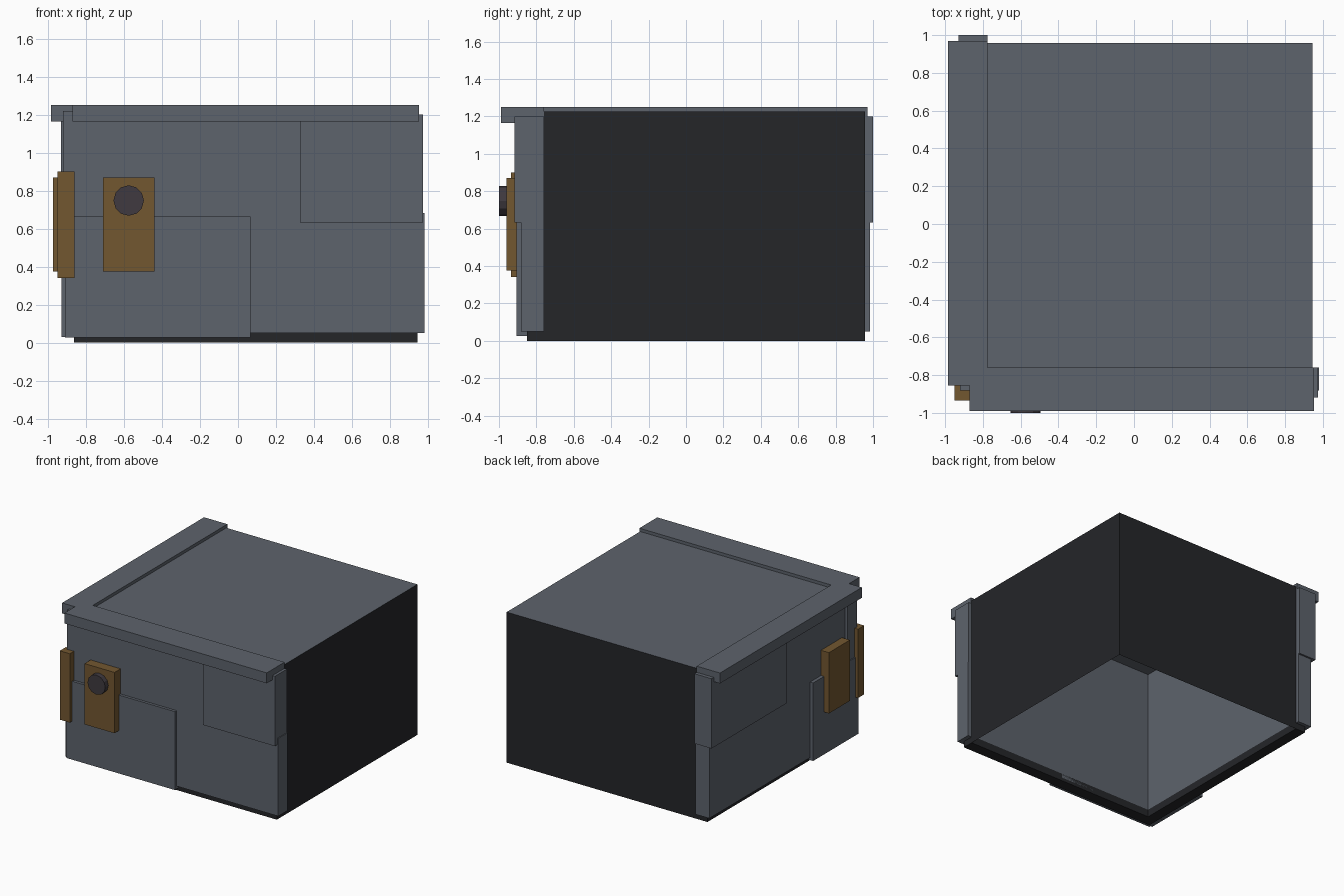
import bpy, bmesh, math
from mathutils import Matrix

if "Cube" in bpy.data.objects:
    bpy.data.objects.remove(bpy.data.objects["Cube"])


def material(name, rgb):
    m = bpy.data.materials.new(name)
    m.diffuse_color = (*rgb, 1)
    m.use_nodes = True
    m.node_tree.nodes["Principled BSDF"].inputs["Base Color"].default_value = m.diffuse_color
    return m


SLATE = material("slate", (0.11, 0.125, 0.15))
DARK = material("dark", (0.018, 0.019, 0.022))
WOOD = material("wood", (0.17, 0.095, 0.03))
IRON = material("iron", (0.05, 0.042, 0.05))


def finish(name, bm, mat):
    bmesh.ops.recalc_face_normals(bm, faces=bm.faces)
    me = bpy.data.meshes.new(name)
    bm.to_mesh(me)
    bm.free()
    me.materials.append(mat)
    ob = bpy.data.objects.new(name, me)
    bpy.context.collection.objects.link(ob)
    return ob


def box(name, x, y, z, mat):
    bm = bmesh.new()
    bmesh.ops.create_cube(bm, size=1)
    for v in bm.verts:
        v.co = [r[0] if c < 0 else r[1] for c, r in zip(v.co, (x, y, z))]
    return finish(name, bm, mat)


def sheet(name, corners, mat):
    bm = bmesh.new()
    bm.faces.new([bm.verts.new(c) for c in corners])
    me = bpy.data.meshes.new(name)
    bm.to_mesh(me)
    bm.free()
    me.materials.append(mat)
    bpy.context.collection.objects.link(bpy.data.objects.new(name, me))


def slab(name, outline, y0, y1, mat):
    """Extrude an x-z outline along y."""
    bm = bmesh.new()
    f = bm.faces.new([bm.verts.new((x, y0, z)) for x, z in outline])
    ext = bmesh.ops.extrude_face_region(bm, geom=[f])["geom"]
    bmesh.ops.translate(bm, vec=(0, y1 - y0, 0),
                        verts=[g for g in ext if isinstance(g, bmesh.types.BMVert)])
    return finish(name, bm, mat)


XR, YB, TOP = 0.945, 0.957, 1.225   # plain cut sides and roof height
XI, YI = -0.775, -0.76              # inner wall faces

# Plain dark sides and flat roof
sheet("right_side", [(XR, YI, 0), (XR, YB, 0), (XR, YB, TOP), (XR, YI, TOP)], DARK)
sheet("back_side", [(XR, YB, 0), (XI, YB, 0), (XI, YB, TOP), (XR, YB, TOP)], DARK)
sheet("roof", [(XI, YI, TOP), (XR, YI, TOP), (XR, YB, TOP), (XI, YB, TOP)], SLATE)

# Dark footing under the two panelled walls
box("front_footing", (-0.863, XR), (-0.85, YI), (0, 0.06), DARK)
box("left_footing", (-0.863, XI), (YI, YB), (0, 0.06), DARK)

# Front wall: stepped middle slab with two raised panels
slab("front_wall", [(-0.92, 0.63), (0.05, 0.63), (0.05, 0.05), (0.98, 0.05),
                    (0.98, 0.683), (0.345, 0.683), (0.345, 1.22), (-0.92, 1.22)],
     -0.882, YI, SLATE)
box("front_lower_panel", (-0.91, 0.065), (-0.905, YI), (0.027, 0.665), SLATE)
box("front_upper_panel", (0.327, 0.974), (-0.918, YI), (0.632, 1.2), SLATE)

# Left wall: same layout turned a quarter
left = slab("left_wall", [(-0.88, 0.63), (-0.325, 0.63), (-0.325, 0.05), (0.985, 0.05),
                          (0.985, 0.683), (0.05, 0.683), (0.05, 1.22), (-0.88, 1.22)],
            -0.9, XI, SLATE)
left.data.transform(Matrix(((0, 1, 0, 0), (1, 0, 0, 0), (0, 0, 1, 0), (0, 0, 0, 1))))
left.data.flip_normals()
box("left_lower_panel", (-0.928, XI), (-0.895, -0.31), (0.03, 0.665), SLATE)
box("left_upper_panel", (-0.93, XI), (0.03, 1.0), (0.632, 1.2), SLATE)

# Coping along the roof edge
box("front_coping", (-0.87, 0.952), (-0.99, YI), (1.165, 1.25), SLATE)
box("left_coping", (-0.985, XI), (-0.855, 0.97), (1.165, 1.25), SLATE)

# Wooden plates on the front, the left side and the corner
box("front_plate", (-0.71, -0.44), (-0.96, -0.88), (0.375, 0.87), WOOD)
box("left_plate", (-0.972, -0.9), (-0.72, -0.45), (0.375, 0.87), WOOD)
box("corner_plate", (-0.95, -0.86), (-0.935, -0.855), (0.34, 0.9), WOOD)

# Twelve-sided knob on the front plate
bm = bmesh.new()
bmesh.ops.create_cone(bm, cap_ends=True, segments=12, radius1=0.08, radius2=0.08, depth=0.06,
                      matrix=Matrix.Translation((-0.575, -0.97, 0.748))
                      @ Matrix.Rotation(math.pi / 2, 4, 'X'))
finish("knob", bm, IRON)
